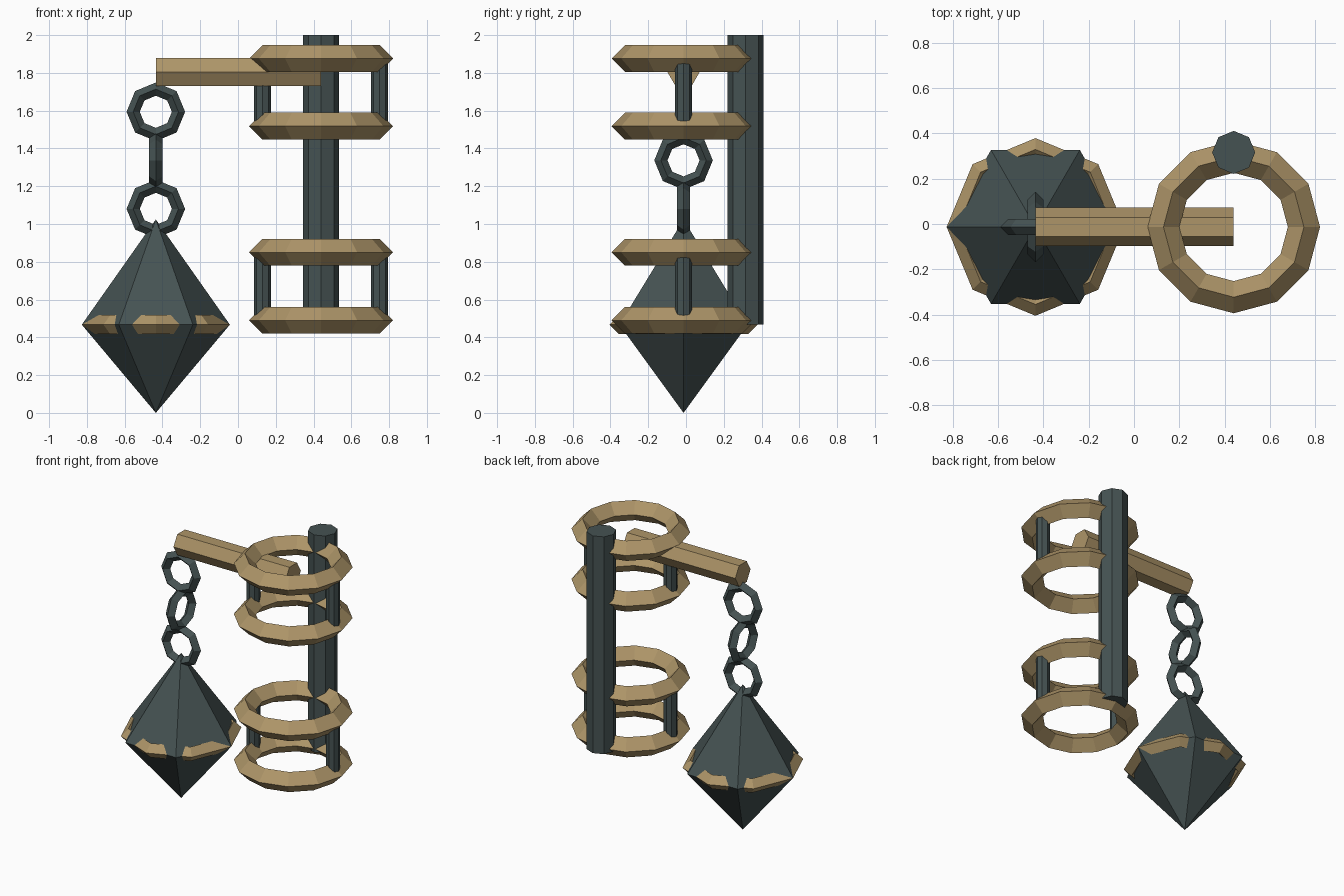
import bpy
import bmesh
from math import pi, cos, sin

cube = bpy.data.objects.get("Cube")
if cube:
    bpy.data.objects.remove(cube, do_unlink=True)


def material(name, colour):
    mat = bpy.data.materials.new(name)
    mat.use_nodes = True
    mat.diffuse_color = colour
    mat.node_tree.nodes["Principled BSDF"].inputs["Base Color"].default_value = colour
    return mat


BRASS = material("brass", (0.42, 0.30, 0.14, 1))
IRON = material("dark iron", (0.06, 0.085, 0.085, 1))

MID_Y = -0.013     # shared depth of rings, beam and chain
RING_X = 0.44      # axis of the ring stack
CHAIN_X = -0.435   # axis of the hanging weight


def finish(name, mat):
    obj = bpy.context.object
    obj.name = name
    obj.data.name = name
    obj.data.materials.append(mat)
    return obj


def torus(name, mat, loc, major, minor, sides, rot=(0, 0, 0)):
    # Faceted ring with a diamond section
    bpy.ops.mesh.primitive_torus_add(
        location=loc, rotation=rot, major_radius=major, minor_radius=minor,
        major_segments=sides, minor_segments=4)
    return finish(name, mat)


def rod(name, mat, loc, radius, length, sides, rot=(0, 0, 0)):
    bpy.ops.mesh.primitive_cylinder_add(
        vertices=sides, radius=radius, depth=length, location=loc, rotation=rot)
    return finish(name, mat)


# Ring stack: two cages of two rings, joined by side posts
for cage, (low, high) in {"lower": (0.49, 0.85), "upper": (1.518, 1.876)}.items():
    for place, z in (("bottom", low), ("top", high)):
        torus(f"{cage}_cage_{place}_ring", BRASS, (RING_X, MID_Y, z), 0.31, 0.071, 12)
    for side, dx in (("right", -0.31), ("left", 0.31)):
        rod(f"{cage}_cage_{side}_post", IRON,
            (RING_X + dx, MID_Y, (low + high) / 2), 0.045, high - low, 8)

# Main pole at the back
POLE_BOTTOM = 0.467
rod("back_pole", IRON, (RING_X, 0.316, (2 + POLE_BOTTOM) / 2), 0.095, 2 - POLE_BOTTOM, 8)

# Hexagonal arm
rod("arm_beam", BRASS, ((RING_X + CHAIN_X) / 2, MID_Y, 1.804), 0.085,
    RING_X - CHAIN_X, 6, (0, pi / 2, 0))

# Chain links, alternating direction
for i, z in enumerate((1.594, 1.337, 1.08)):
    rot = (0, pi / 2, 0) if i % 2 else (pi / 2, 0, 0)
    torus(f"chain_link_{i + 1}", IRON, (CHAIN_X, MID_Y, z), 0.12, 0.035, 8, rot)

# Hanging weight: six-sided double pyramid
BELT_Z = 0.467
bm = bmesh.new()
belt = [bm.verts.new((0.392 * cos(k * pi / 3), 0.392 * sin(k * pi / 3), 0)) for k in range(6)]
peak = bm.verts.new((0, 0, 1.024 - BELT_Z))
tip = bm.verts.new((0, 0, -BELT_Z))
for a, b in zip(belt, belt[1:] + belt[:1]):
    bm.faces.new((a, b, peak))
    bm.faces.new((b, a, tip))
mesh = bpy.data.meshes.new("hanging_weight")
bm.to_mesh(mesh)
bm.free()
mesh.materials.append(IRON)
weight = bpy.data.objects.new("hanging_weight", mesh)
weight.location = (CHAIN_X, MID_Y, BELT_Z)
bpy.context.collection.objects.link(weight)

# Band partly sunk into the weight
torus("weight_band", BRASS, (CHAIN_X, MID_Y, BELT_Z), 0.342, 0.05, 8)
